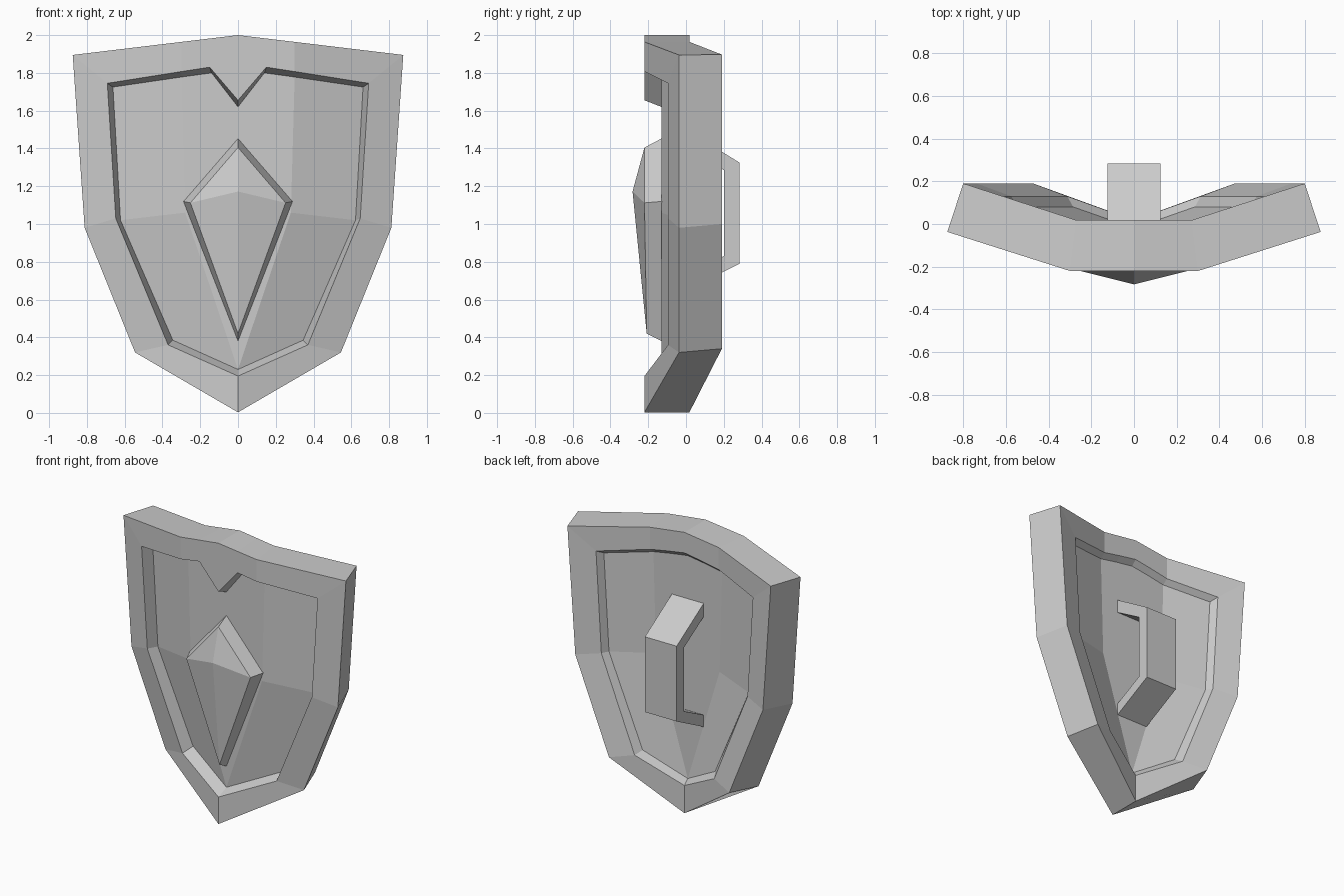
import bpy, bmesh

if "Cube" in bpy.data.objects:
    bpy.data.objects.remove(bpy.data.objects["Cube"])


def make_object(name, verts, faces, mirror=True):
    mesh = bpy.data.meshes.new(name)
    mesh.from_pydata(verts, [], faces)
    bm = bmesh.new()
    bm.from_mesh(mesh)
    bmesh.ops.recalc_face_normals(bm, faces=bm.faces)
    bm.to_mesh(mesh)
    bm.free()
    obj = bpy.data.objects.new(name, mesh)
    bpy.context.collection.objects.link(obj)
    if mirror:
        mod = obj.modifiers.new("mirror", 'MIRROR')
        mod.use_clip = True
    return obj


def ring(center_y, side_y, points):
    # points run: top centre, notch, fold | corner, middle, low | bottom tip
    ys = [center_y] * 3 + [side_y] * 3 + [center_y]
    return [(x, y, z) for (x, z), y in zip(points, ys)]


# Shield body: half rings from front panel, over the rim, to back panel
rings = [
    ring(-0.13, -0.012, [(0, 1.62), (.14, 1.80), (.3, 1.778), (.662, 1.725),
                         (.622, 1.02), (.345, .385), (0, .23)]),
    ring(-0.22, -0.095, [(0, 1.655), (.15, 1.83), (.3, 1.807), (.692, 1.745),
                         (.647, 1.03), (.37, .36), (0, .195)]),
    ring(-0.22, -0.037, [(0, 2.0), (.15, 1.982), (.3, 1.964), (.875, 1.895),
                         (.812, .98), (.545, .32), (0, .003)]),
    ring(0.018, 0.19, [(0, 2.0), (.135, 1.982), (.27, 1.964), (.80, 1.897),
                       (.738, 1.0), (.473, .34), (0, .003)]),
    ring(0.018, 0.13, [(0, 1.854), (.135, 1.832), (.27, 1.807), (.617, 1.745),
                       (.575, 1.03), (.313, .375), (0, .2)]),
    ring(-0.02, 0.08, [(0, 1.82), (.135, 1.8), (.27, 1.776), (.59, 1.72),
                       (.55, 1.03), (.285, .4), (0, .235)]),
]
verts = [v for r in rings for v in r]
faces = []
for r in range(5):
    for i in range(6):
        a = r * 7 + i
        faces.append((a, a + 1, a + 8, a + 7))
# Panel faces folding around one inner point on each side
for base, y, x in ((0, -0.13, .28), (35, -0.02, .25)):
    h = len(verts)
    verts.append((x, y, 1.06))
    faces += [(base, base + 1, base + 2, h, base + 6),
              (base + 2, base + 3, base + 4, h),
              (h, base + 4, base + 5, base + 6)]
make_object("shield_body", verts, faces)

# Front gem: bevelled kite with a raised point
gem = [(0, -.125, 1.455), (.29, -.125, 1.12), (0, -.125, .378),
       (0, -.22, 1.405), (.252, -.22, 1.112), (0, -.208, .42),
       (0, -.283, 1.172)]
make_object("front_gem", gem, [(0, 1, 4, 3), (1, 2, 5, 4),
                               (3, 4, 6), (4, 5, 6)])

# Back grip: C-shaped profile extruded across x
profile = [(-.03, 1.52), (.283, 1.325), (.283, .79), (-.03, .63),
           (-.03, .715), (.2, .83), (.2, 1.285), (-.03, 1.425)]
n = len(profile)
gv = [(x, y, z) for x in (-.125, .125) for y, z in profile]
gf = [(i, (i + 1) % n, n + (i + 1) % n, n + i) for i in range(n)]
for o in (0, n):
    gf += [(o, o + 1, o + 6, o + 7), (o + 1, o + 2, o + 5, o + 6),
           (o + 2, o + 3, o + 4, o + 5)]
make_object("back_grip", gv, gf, mirror=False)
